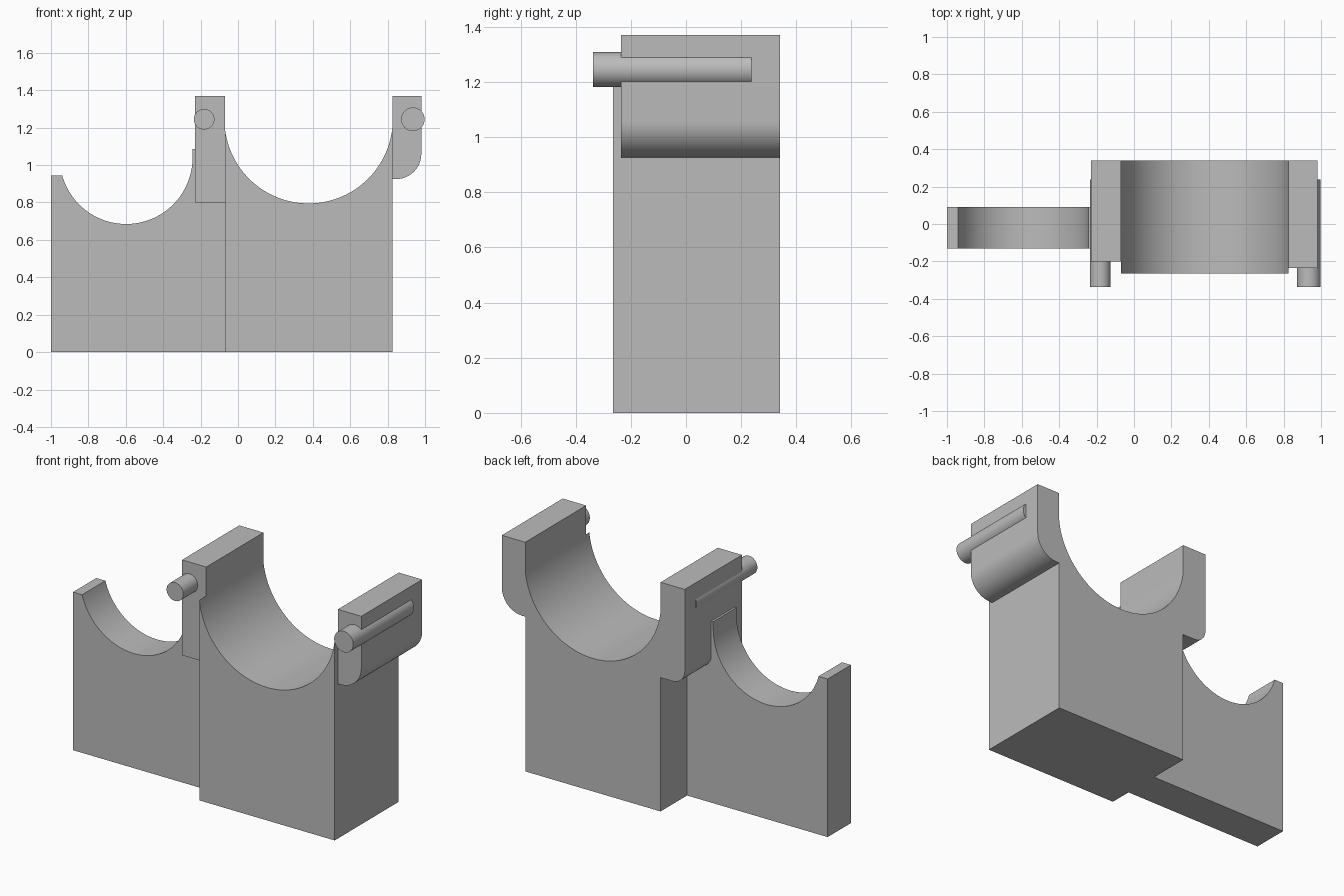
import bpy, bmesh, math

if "Cube" in bpy.data.objects:
    bpy.data.objects.remove(bpy.data.objects["Cube"])

grey = bpy.data.materials.new("plain grey")
grey.diffuse_color = (0.5, 0.5, 0.5, 1)
grey.use_nodes = True
grey.node_tree.nodes["Principled BSDF"].inputs["Base Color"].default_value = grey.diffuse_color


def arc(cx, cz, r, a0, a1, n):
    """Points on an arc in the XZ plane, angles in degrees."""
    return [(cx + r * math.cos(math.radians(a0 + (a1 - a0) * i / n)),
             cz + r * math.sin(math.radians(a0 + (a1 - a0) * i / n)))
            for i in range(n + 1)]


def extrude(name, sections):
    """Extrude XZ profiles along y; sections are (profile, y_front, y_back)."""
    bm = bmesh.new()
    for profile, y0, y1 in sections:
        face = bm.faces.new([bm.verts.new((x, y0, z)) for x, z in profile])
        out = bmesh.ops.extrude_face_region(bm, geom=[face])
        moved = [v for v in out["geom"] if isinstance(v, bmesh.types.BMVert)]
        bmesh.ops.translate(bm, vec=(0, y1 - y0, 0), verts=moved)
    bmesh.ops.recalc_face_normals(bm, faces=bm.faces)
    mesh = bpy.data.meshes.new(name)
    bm.to_mesh(mesh)
    bm.free()
    mesh.materials.append(grey)
    obj = bpy.data.objects.new(name, mesh)
    bpy.context.collection.objects.link(obj)
    bpy.ops.object.select_all(action='DESELECT')
    obj.select_set(True)
    bpy.context.view_layer.objects.active = obj
    bpy.ops.object.shade_smooth_by_angle(angle=math.radians(30))
    return obj


# Large cradle block with a half-round trough
tip = math.degrees(math.acos(0.4475 / 0.45))
extrude("large_cradle", [
    ([(-0.07, 0), (0.825, 0)]
     + arc(0.3775, 1.245, 0.45, -tip, -180 + tip, 64), -0.265, 0.34)])

# Small cradle block, narrower, with a thin raised lip beside the clamp
start = -180 + math.degrees(math.asin((1.04 - 0.945) / 0.355))
extrude("small_cradle", [
    ([(-1, 0), (-0.07, 0), (-0.07, 1.085), (-0.243, 1.085)]
     + arc(-0.598, 1.04, 0.355, 0, start, 56) + [(-1, 0.945)], -0.13, 0.09)])

# Left clamp: square lower corner in front, rounded behind the small cradle
square = [(-0.23, 0.8), (-0.07, 0.8), (-0.07, 1.37), (-0.23, 1.37)]
rounded = arc(-0.15, 0.88, 0.08, 180, 270, 12) + square[1:]
extrude("left_clamp", [(square, -0.2, 0.0), (rounded, 0.0, 0.34)])

# Right clamp with a large rounded lower outer corner
extrude("right_clamp", [
    ([(0.825, 0.925)] + arc(0.845, 1.06, 0.135, -90, 0, 16)
     + [(0.98, 1.37), (0.825, 1.37)], -0.235, 0.34)])

# Hinge pins, partly sunk into the clamps
for name, x, r in (("left_pin", -0.181, 0.055), ("right_pin", 0.935, 0.063)):
    extrude(name, [(arc(x, 1.245, r, 0, 360, 40)[:-1], -0.337, 0.237)])
